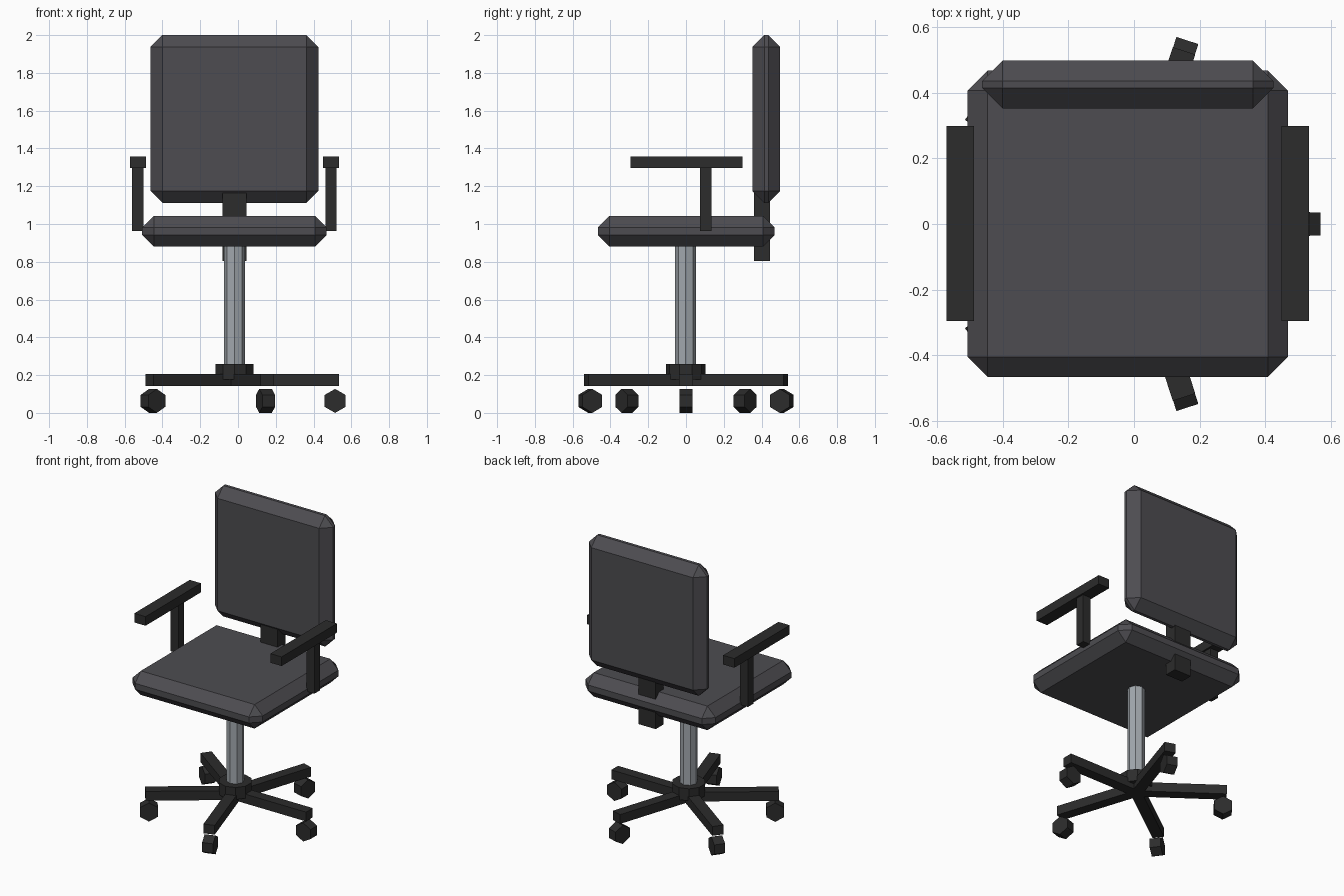
import bpy, bmesh, math
from mathutils import Matrix, Vector

if "Cube" in bpy.data.objects:
    bpy.data.objects.remove(bpy.data.objects["Cube"])

CX = -0.019  # the chair's axis


def material(name, rgb):
    m = bpy.data.materials.new(name)
    m.diffuse_color = (*rgb, 1)
    m.use_nodes = True
    m.node_tree.nodes["Principled BSDF"].inputs["Base Color"].default_value = m.diffuse_color
    return m


PAD = material("charcoal padding", (0.075, 0.073, 0.082))
FRAME = material("black plastic", (0.025, 0.025, 0.025))
METAL = material("grey metal", (0.36, 0.39, 0.42))


def finish(name, bm, mat):
    me = bpy.data.meshes.new(name)
    bm.to_mesh(me)
    bm.free()
    me.materials.append(mat)
    ob = bpy.data.objects.new(name, me)
    bpy.context.collection.objects.link(ob)
    return ob


def box(name, lo, hi, mat, bevel=0, turn=None):
    lo, hi = Vector(lo), Vector(hi)
    bm = bmesh.new()
    bmesh.ops.create_cube(bm, size=1)
    bmesh.ops.scale(bm, vec=hi - lo, verts=bm.verts)
    bmesh.ops.translate(bm, vec=(lo + hi) / 2, verts=bm.verts)
    if bevel:
        bmesh.ops.bevel(bm, geom=bm.edges[:], offset=bevel, offset_type='OFFSET',
                        segments=1, affect='EDGES')
    if turn:
        bm.transform(turn)
    return finish(name, bm, mat)


def cylinder(name, sides, r, depth, matrix, mat):
    bm = bmesh.new()
    bmesh.ops.create_cone(bm, cap_ends=True, segments=sides, radius1=r, radius2=r,
                          depth=depth, matrix=matrix)
    return finish(name, bm, mat)


# Padded seat and backrest with chamfered edges
box("seat", (CX - 0.488, -0.466, 0.88), (CX + 0.488, 0.468, 1.043), PAD, 0.061)
box("backrest", (CX - 0.444, 0.352, 1.112), (CX + 0.444, 0.498, 2.0), PAD, 0.0625)
box("back_support", (CX - 0.064, 0.36, 0.804), (CX + 0.064, 0.444, 1.164), FRAME)

# Armrests on posts
for side, s in (("left", -1), ("right", 1)):
    x = CX + s * 0.511
    box(side + "_armrest", (x - 0.042, -0.295, 1.296), (x + 0.042, 0.299, 1.358), FRAME)
    box(side + "_armrest_post", (x - 0.03, 0.074, 0.964), (x + 0.03, 0.135, 1.3), FRAME)

# Column and hub
cylinder("column", 8, 0.055, 0.66, Matrix.Translation((CX, -0.002, 0.56)), METAL)
cylinder("hub", 10, 0.105, 0.082, Matrix.Translation((CX, -0.002, 0.219)), FRAME)

# Five legs, each with a six-sided caster
for i in range(5):
    turn = Matrix.Translation((CX, 0, 0)) @ Matrix.Rotation(math.radians(72 * i), 4, 'Z')
    box(f"leg_{i + 1}", (0, -0.036, 0.143), (0.555, 0.036, 0.206), FRAME, turn=turn)
    wheel = (turn @ Matrix.Translation((0.533, 0, 0.0635))
             @ Matrix.Rotation(math.pi / 2, 4, 'X'))
    cylinder(f"caster_{i + 1}", 6, 0.0635, 0.07, wheel, FRAME)
